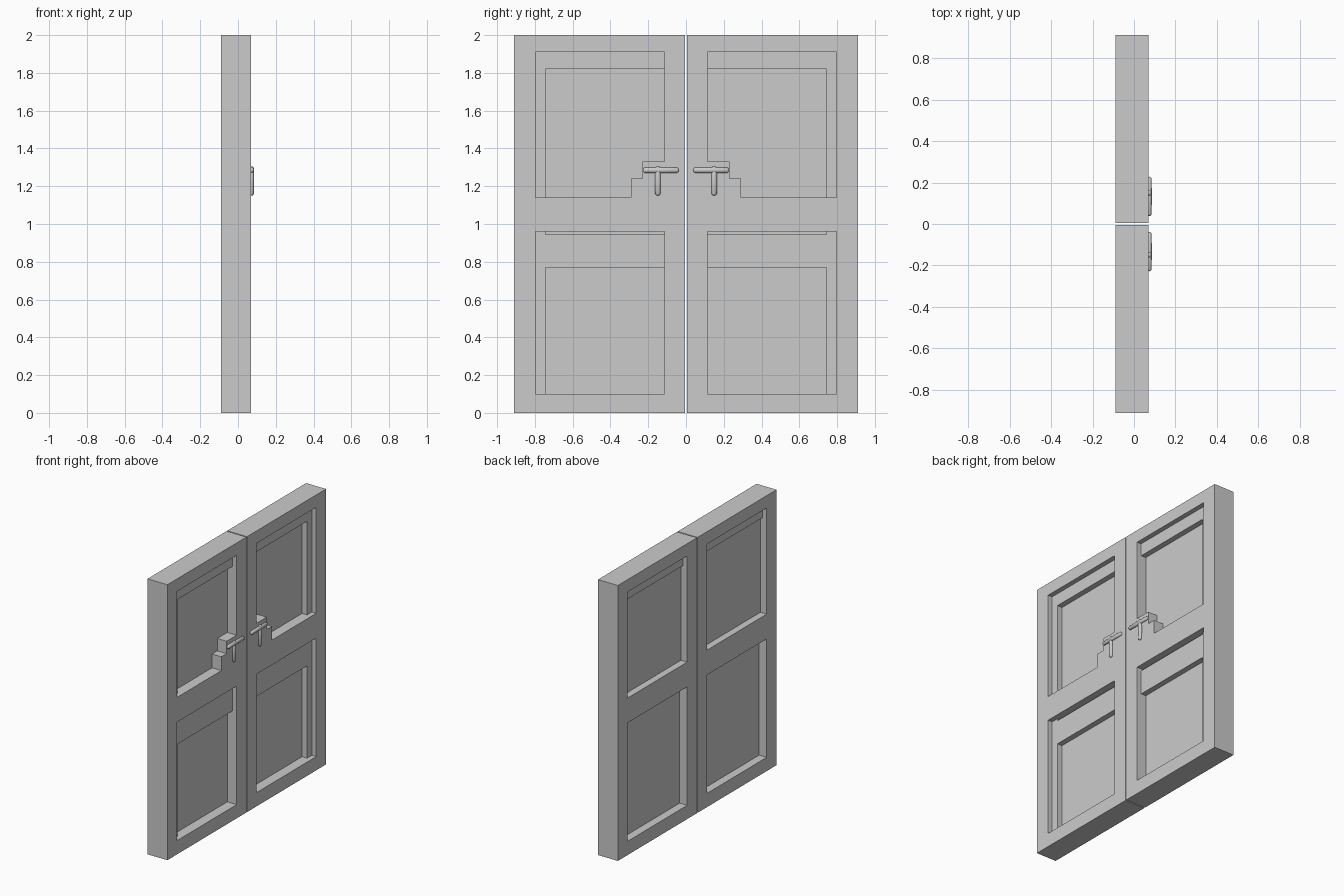
import bpy, bmesh, math
from mathutils import Matrix

if "Cube" in bpy.data.objects:
    bpy.data.objects.remove(bpy.data.objects["Cube"])

grey = bpy.data.materials.new("door_grey")
grey.diffuse_color = (0.6, 0.6, 0.6, 1)
grey.use_nodes = True
grey.node_tree.nodes["Principled BSDF"].inputs["Base Color"].default_value = grey.diffuse_color

FRONT, BACK = 0.07, -0.09


def add_object(name, bm):
    bmesh.ops.recalc_face_normals(bm, faces=bm.faces)
    me = bpy.data.meshes.new(name)
    bm.to_mesh(me)
    bm.free()
    ob = bpy.data.objects.new(name, me)
    bpy.context.collection.objects.link(ob)
    me.materials.append(grey)
    return ob


def prism(name, profile, x0, x1, side):
    """Extrude a (y, z) outline from x0 to x1, mirrored by side."""
    bm = bmesh.new()
    face = bm.faces.new([bm.verts.new((x0, y * side, z)) for y, z in profile])
    ext = bmesh.ops.extrude_face_region(bm, geom=[face])
    verts = [v for v in ext["geom"] if isinstance(v, bmesh.types.BMVert)]
    bmesh.ops.translate(bm, vec=(x1 - x0, 0, 0), verts=verts)
    return add_object(name, bm)


def rect(y0, y1, z0, z1):
    return [(y0, z0), (y1, z0), (y1, z1), (y0, z1)]


def upper_panel(y1, z1):
    """Upper recess outline that leaves the stepped lock block standing."""
    return [(0.29, 1.14), (y1, 1.14), (y1, z1), (0.115, z1),
            (0.115, 1.33), (0.23, 1.33), (0.23, 1.24), (0.29, 1.24)]


def cut(ob, profile, depth, side, back=False):
    if back:
        x0, x1 = BACK - 0.02, BACK + depth
    else:
        x0, x1 = FRONT - depth, FRONT + 0.02
    cutter = prism("cutter", profile, x0, x1, side)
    cutter.hide_render = True
    mod = ob.modifiers.new("recess", 'BOOLEAN')
    mod.operation = 'DIFFERENCE'
    mod.solver = 'EXACT'
    mod.object = cutter
    bpy.context.view_layer.objects.active = ob
    bpy.ops.object.modifier_apply(modifier=mod.name)
    bpy.data.objects.remove(cutter)


def rounded_bar(name, centre, length, radius, axis):
    """Slightly flattened rod with domed ends along Y or Z."""
    bm = bmesh.new()
    bmesh.ops.create_uvsphere(bm, u_segments=16, v_segments=8, radius=radius)
    half = length / 2 - radius
    for v in bm.verts:
        if abs(v.co.z) < 1e-6:
            continue
        v.co.z += math.copysign(half, v.co.z)
    if axis == 'Y':
        bmesh.ops.rotate(bm, verts=bm.verts, matrix=Matrix.Rotation(math.pi / 2, 3, 'X'))
    bmesh.ops.scale(bm, verts=bm.verts, vec=(0.8, 1, 1))
    bmesh.ops.translate(bm, verts=bm.verts, vec=centre)
    for f in bm.faces:
        f.smooth = True
    return add_object(name, bm)


for side, label in ((-1, "left"), (1, "right")):
    # door leaf
    door = prism(label + "_door", rect(0.004, 0.91, 0, 2), BACK, FRONT, side)
    # front recesses: shallow step first, then the deep panel
    cut(door, upper_panel(0.797, 1.91), 0.035, side)
    cut(door, upper_panel(0.743, 1.82), 0.075, side)
    cut(door, rect(0.115, 0.797, 0.10, 0.96), 0.035, side)
    cut(door, rect(0.115, 0.743, 0.10, 0.77), 0.075, side)
    cut(door, rect(0.115, 0.743, 0.945, 0.96), 0.075, side)
    # back recesses
    cut(door, rect(0.115, 0.797, 1.14, 1.91), 0.035, side, True)
    cut(door, rect(0.115, 0.797, 1.14, 1.83), 0.05, side, True)
    cut(door, rect(0.115, 0.797, 0.10, 0.96), 0.06, side, True)
    # handle: horizontal lever and upright bar
    rounded_bar(label + "_lever", (0.074, 0.133 * side, 1.285), 0.19, 0.015, 'Y')
    rounded_bar(label + "_handle_bar", (0.073, 0.149 * side, 1.228), 0.155, 0.015, 'Z')
